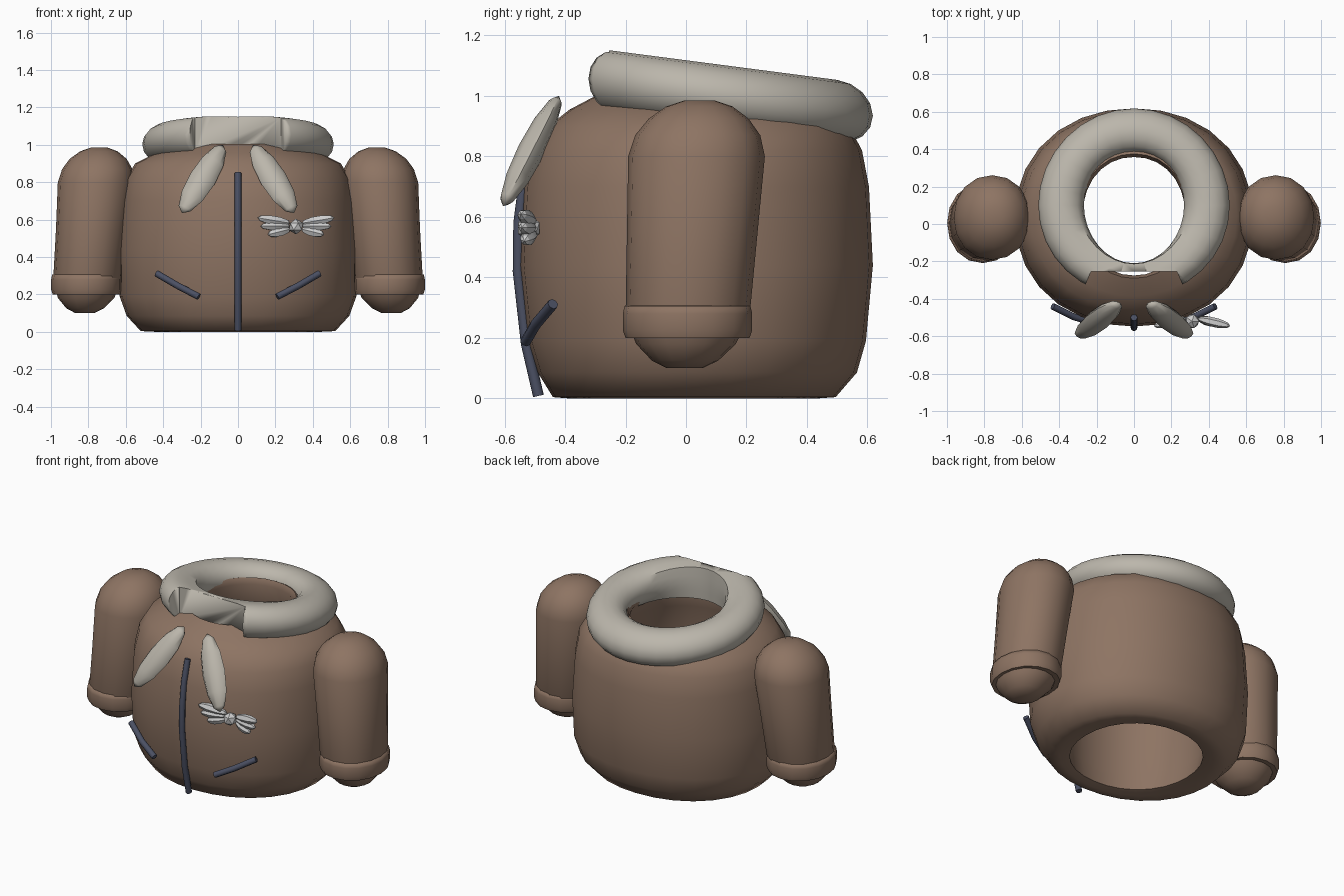
import bpy, bmesh, math
from mathutils import Vector, Matrix

if "Cube" in bpy.data.objects:
    bpy.data.objects.remove(bpy.data.objects["Cube"])


def material(name, rgb):
    m = bpy.data.materials.new(name)
    m.diffuse_color = (*rgb, 1)
    m.use_nodes = True
    m.node_tree.nodes["Principled BSDF"].inputs["Base Color"].default_value = m.diffuse_color
    return m


LEATHER = material("leather", (0.27, 0.175, 0.125))
FLEECE = material("fleece", (0.50, 0.47, 0.41))
NAVY = material("navy_trim", (0.07, 0.08, 0.125))
METAL = material("metal", (0.55, 0.55, 0.55))


def smooth(ob, angle):
    bpy.ops.object.select_all(action='DESELECT')
    ob.select_set(True)
    bpy.context.view_layer.objects.active = ob
    bpy.ops.object.shade_smooth_by_angle(angle=math.radians(angle))


def finish(name, bm, mat, angle=50):
    bmesh.ops.recalc_face_normals(bm, faces=bm.faces)
    me = bpy.data.meshes.new(name)
    bm.to_mesh(me)
    bm.free()
    ob = bpy.data.objects.new(name, me)
    bpy.context.collection.objects.link(ob)
    me.materials.append(mat)
    smooth(ob, angle)
    return ob


def loft(name, rings, mat, closed=False, n=24, angle=50, power=2.0):
    """Skin a stack of (super)elliptical rings (cx, cy, z, rx, ry)."""
    bm = bmesh.new()
    loops = []
    for cx, cy, z, rx, ry in rings:
        loop = []
        for i in range(n):
            c, s = math.cos(2 * math.pi * i / n), math.sin(2 * math.pi * i / n)
            k = (abs(c) ** power + abs(s) ** power) ** (-1 / power)
            loop.append(bm.verts.new((cx + rx * c * k, cy + ry * s * k, z)))
        loops.append(loop)
    pairs = list(zip(loops, loops[1:]))
    if closed:
        pairs.append((loops[-1], loops[0]))
    else:
        bm.faces.new(loops[0])
        bm.faces.new(loops[-1])
    for a, b in pairs:
        for i in range(n):
            j = (i + 1) % n
            bm.faces.new((a[i], a[j], b[j], b[i]))
    return finish(name, bm, mat, angle)


def spindle(name, a, b, width, thick, normal, mat, seg=8, rings=6, angle=50):
    """Leaf-like ellipsoid between two points, flattened along normal."""
    a, b = Vector(a), Vector(b)
    axis = (b - a).normalized()
    nrm = Vector(normal)
    nrm = (nrm - axis * nrm.dot(axis)).normalized()
    side = axis.cross(nrm)
    rot = Matrix((side * width, nrm * thick, axis * (b - a).length / 2)).transposed().to_4x4()
    bm = bmesh.new()
    bmesh.ops.create_uvsphere(bm, u_segments=seg, v_segments=rings, radius=1,
                              matrix=Matrix.Translation((a + b) / 2) @ rot)
    return finish(name, bm, mat, angle)


def cord(name, pts, r):
    cu = bpy.data.curves.new(name, 'CURVE')
    cu.dimensions = '3D'
    cu.bevel_depth = r
    cu.bevel_resolution = 2
    cu.use_fill_caps = True
    sp = cu.splines.new('POLY')
    sp.points.add(len(pts) - 1)
    for p, co in zip(sp.points, pts):
        p.co = (*co, 1)
    ob = bpy.data.objects.new(name, cu)
    bpy.context.collection.objects.link(ob)
    bpy.ops.object.select_all(action='DESELECT')
    ob.select_set(True)
    bpy.context.view_layer.objects.active = ob
    bpy.ops.object.convert(target='MESH')
    ob = bpy.context.object
    ob.data.materials.append(NAVY)
    smooth(ob, 50)


# Jacket body: outer wall, then inner wall (half width, front y, back y, z)
body = [(0.375, -0.35, 0.39, 0.012), (0.44, -0.39, 0.44, 0.0), (0.52, -0.44, 0.495, 0.004),
        (0.595, -0.49, 0.565, 0.085), (0.633, -0.522, 0.595, 0.19),
        (0.637, -0.548, 0.618, 0.44), (0.62, -0.535, 0.605, 0.70),
        (0.598, -0.50, 0.582, 0.82), (0.55, -0.455, 0.54, 0.90),
        (0.44, -0.385, 0.46, 0.955), (0.29, -0.29, 0.375, 1.005),
        (0.275, -0.275, 0.358, 0.97), (0.35, -0.32, 0.40, 0.84), (0.41, -0.36, 0.43, 0.5),
        (0.395, -0.36, 0.41, 0.12)]
loft("jacket_body", [(0, (f + b) / 2, z, w, (b - f) / 2) for w, f, b, z in body],
     LEATHER, closed=True, n=28, angle=70, power=2.12)

# Fleece collar: tilted ring, upright inside the front, with a flat notch at the front
bm = bmesh.new()
N, M = 32, 16
grid = []
for i in range(N):
    t = 2 * math.pi * i / N
    back = math.sin(t)
    row = []
    for k in range(M):
        c, s = math.cos(2 * math.pi * k / M), math.sin(2 * math.pi * k / M)
        if c < 0:
            square = max(abs(c), abs(s)) ** (-0.9 * max(0, -back))
            c, s = c * square, s * square
        x = (0.39 + 0.122 * c) * math.cos(t)
        y = 0.10 + (0.40 + (0.104 + 0.014 * back) * c) * back
        z = 1.015 - 0.13 * y + 0.103 * s
        row.append(bm.verts.new((x, y, z)))
    grid.append(row)
for i in range(N):
    for k in range(M):
        i2, k2 = (i + 1) % N, (k + 1) % M
        bm.faces.new((grid[i][k], grid[i2][k], grid[i2][k2], grid[i][k2]))
collar = finish("collar", bm, FLEECE)
bm = bmesh.new()
bmesh.ops.create_cube(bm, size=1, matrix=Matrix.Translation((0, -0.505, 1.0))
                      @ Matrix.Diagonal((0.46, 0.5, 0.8, 1)))
for v in bm.verts:
    if v.co.y < -0.5:
        v.co.x *= 1.9
cutter = finish("collar_notch_cutter", bm, FLEECE)
cutter.hide_render = True
cutter.hide_viewport = True
cut = collar.modifiers.new("notch", 'BOOLEAN')
cut.operation = 'DIFFERENCE'
cut.object = cutter
cut.solver = 'EXACT'

# Sleeve profiles: (z, half width in x, half width in y)
sleeve = [(0.10, 0.05, 0.06), (0.125, 0.10, 0.11), (0.18, 0.15, 0.165), (0.27, 0.184, 0.205),
          (0.55, 0.193, 0.216), (0.80, 0.205, 0.226), (0.87, 0.188, 0.207),
          (0.925, 0.152, 0.165), (0.965, 0.10, 0.11), (0.985, 0.045, 0.05)]
cuff = [(0.205, 0.15, 0.16), (0.20, 0.182, 0.205), (0.225, 0.19, 0.214),
        (0.28, 0.19, 0.214), (0.305, 0.185, 0.208), (0.31, 0.16, 0.18)]

for s, side in ((1, "right"), (-1, "left")):
    # Sleeve and cuff, leaning outward toward the hand
    loft(f"{side}_sleeve", [(s * (0.828 - 0.087 * z), -0.01 + 0.056 * z, z, rx, ry)
                            for z, rx, ry in sleeve], LEATHER, n=16, power=2.1)
    loft(f"{side}_cuff", [(s * 0.809, 0.005, z, rx, ry) for z, rx, ry in cuff],
         LEATHER, n=16, angle=75, power=2.1)
    # Lapel leaf
    spindle(f"{side}_lapel", (s * 0.08, -0.42, 1.0), (s * 0.30, -0.605, 0.635),
            0.073, 0.045, (s * 0.1, -1, 0.4), FLEECE)
    # Slanted pocket
    cord(f"{side}_pocket", [(s * 0.21, -0.53, 0.188), (s * 0.32, -0.497, 0.245),
                            (s * 0.435, -0.44, 0.312)], 0.018)
    # Pin feathers spreading from the pin centre
    for k, (dx, dz, w) in enumerate(((0.205, 0.045, 0.028), (0.19, 0.0, 0.026),
                                     (0.15, -0.045, 0.028))):
        spindle(f"pin_{side}_feather_{k + 1}", (0.31 + s * 0.03, -0.505, 0.565 + dz * 0.35),
                (0.31 + s * dx, -0.505 - dx * 0.2, 0.565 + dz), w, 0.026, (0, -1, 0),
                METAL, seg=6, rings=5, angle=20)

# Zip down the front
cord("zip", [(0, -0.488, 0.008), (0, -0.528, 0.18), (0, -0.555, 0.42),
             (0, -0.553, 0.58), (0, -0.535, 0.72), (0, -0.50, 0.85)], 0.018)

# Pin centre
bm = bmesh.new()
bmesh.ops.create_icosphere(bm, subdivisions=1, radius=0.042,
                           matrix=Matrix.Translation((0.31, -0.52, 0.563)))
finish("pin_centre", bm, METAL, angle=10)
